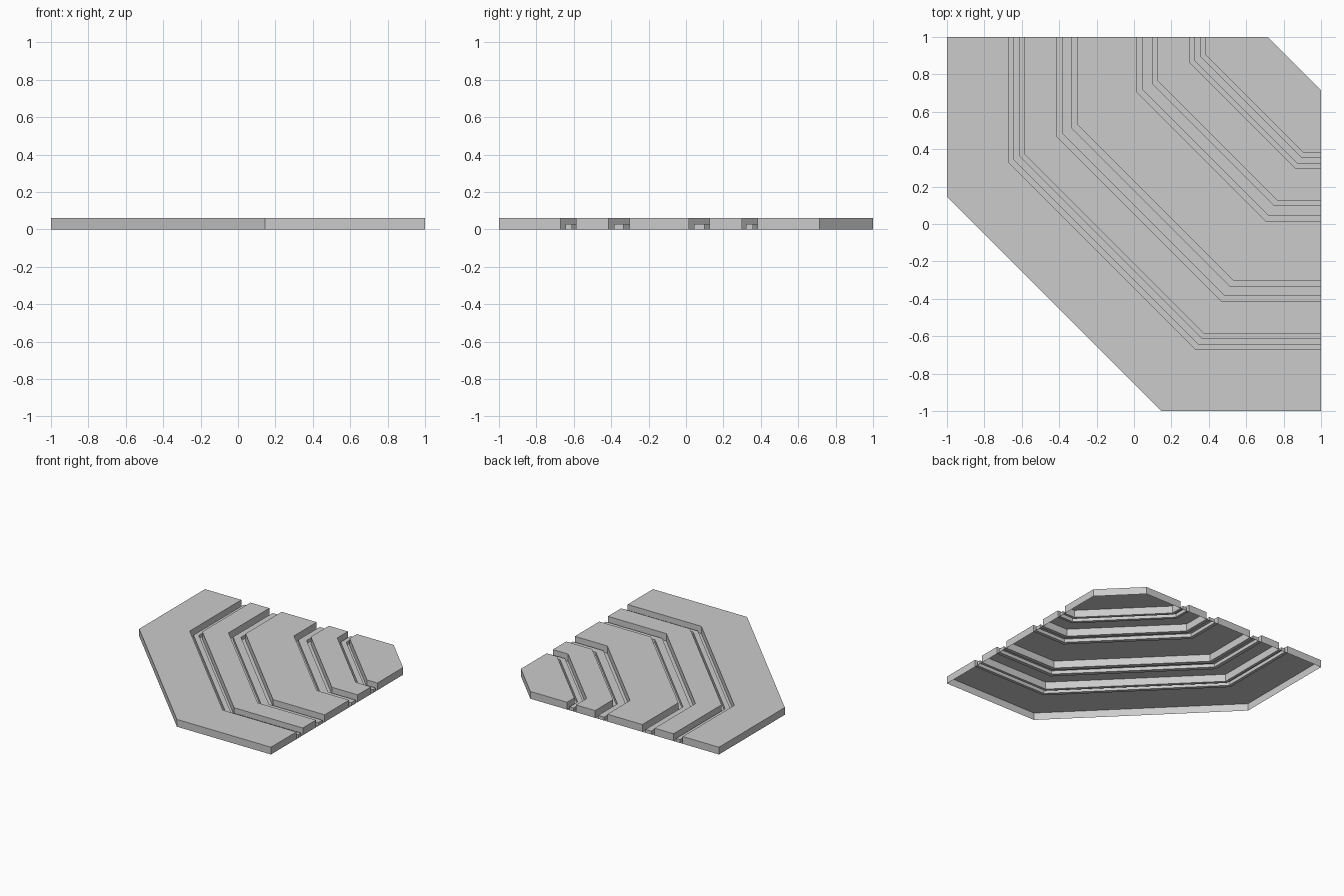
import bpy, bmesh

if "Cube" in bpy.data.objects:
    bpy.data.objects.remove(bpy.data.objects["Cube"])


def bend(c, z):
    """Four points of a chamfered L-shaped line at offset c, at height z."""
    k = min(1.0, 0.33 + 0.5476 * (c + 0.67))
    if c == -1:
        k = 0.145
    return [(c, 1, z), (c, k, z), (k, c, z), (1, c, z)]


def band(name, c0, c1, height):
    """Bent band between two offsets: top skin and side walls, open below."""
    bm = bmesh.new()
    outer = [bm.verts.new(p) for p in bend(c0, height)]
    inner = [bm.verts.new(p) for p in bend(c1, height)]
    for i in range(3):
        bm.faces.new((outer[i], outer[i + 1], inner[i + 1], inner[i]))
    bmesh.ops.remove_doubles(bm, verts=bm.verts[:], dist=1e-4)
    if height > 0:
        rim = [e for e in bm.edges if e.is_boundary]
        walls = bmesh.ops.extrude_edge_only(bm, edges=rim)
        for v in walls["geom"]:
            if isinstance(v, bmesh.types.BMVert):
                v.co.z = 0
    bmesh.ops.recalc_face_normals(bm, faces=bm.faces[:])
    bm.normal_update()
    top = max(bm.faces, key=lambda f: (abs(f.normal.z), f.calc_area()))
    if top.normal.z < 0:
        bmesh.ops.reverse_faces(bm, faces=bm.faces[:])
    mesh = bpy.data.meshes.new(name)
    bm.to_mesh(mesh)
    bm.free()
    obj = bpy.data.objects.new(name, mesh)
    bpy.context.collection.objects.link(obj)
    return obj


# Each groove: outer edge, ridge start, ridge end, inner edge
grooves = [(-0.67, -0.645, -0.61, -0.587), (-0.415, -0.385, -0.333, -0.303),
           (0.015, 0.043, 0.098, 0.126), (0.30, 0.322, 0.359, 0.381)]

start = -1
for n, (a, b, c, d) in enumerate(grooves, 1):
    band(f"raised_panel_{n}", start, a, 0.06)
    # Groove floor on both sides of a low centre ridge
    band(f"outer_floor_{n}", a, b, 0)
    band(f"centre_ridge_{n}", b, c, 0.028)
    band(f"inner_floor_{n}", c, d, 0)
    start = d

# Last panel, ending in the chamfered corner
end_panel = band("raised_panel_5", start, 0.715, 0.06)
for v in end_panel.data.vertices:
    if abs(v.co.x - 1) < 1e-4 and v.co.y > 0.9:
        v.co.y = 0.715
